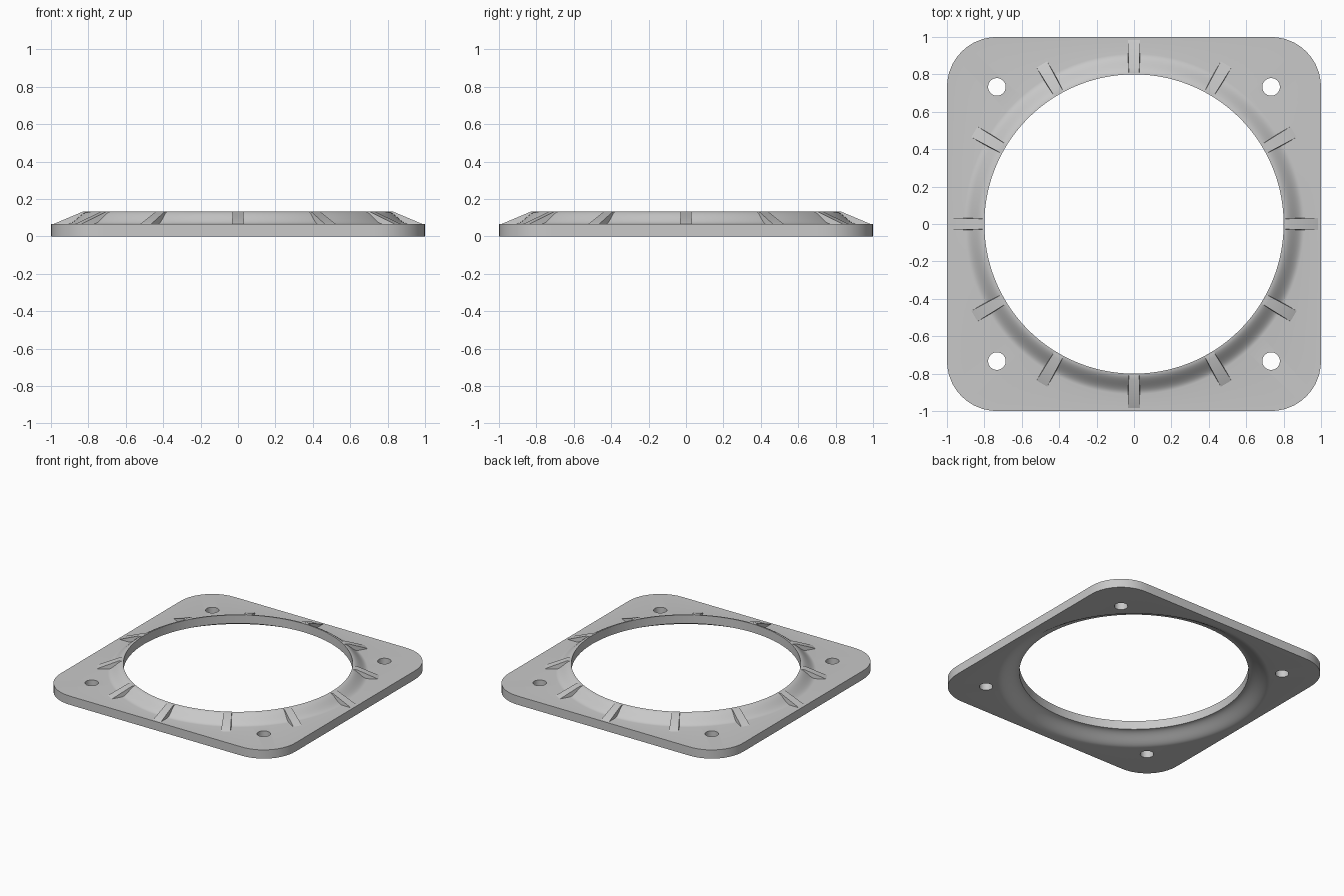
import bpy
import bmesh
from math import sin, cos, pi, hypot, radians

cube = bpy.data.objects.get("Cube")
if cube:
    bpy.data.objects.remove(cube, do_unlink=True)

SEGMENTS = 192
THICK = 0.067      # plate thickness
TOP = 0.133        # collar height
BORE = 0.8         # opening radius
CORNER = 0.267     # plate corner radius
HOLE_POS = 1 - CORNER

grey = bpy.data.materials.new("light_grey")
grey.use_nodes = True
grey.diffuse_color = (0.58, 0.58, 0.58, 1)
grey.node_tree.nodes["Principled BSDF"].inputs["Base Color"].default_value = (0.58, 0.58, 0.58, 1)


def make_object(name, bm):
    bmesh.ops.recalc_face_normals(bm, faces=bm.faces)
    mesh = bpy.data.meshes.new(name)
    bm.to_mesh(mesh)
    bm.free()
    obj = bpy.data.objects.new(name, mesh)
    bpy.context.collection.objects.link(obj)
    mesh.materials.append(grey)
    return obj


def plate_radius(a):
    """Distance from the centre to the rounded square outline."""
    c, s = abs(cos(a)), abs(sin(a))
    r = 1 / max(c, s)
    if min(r * c, r * s) > HOLE_POS:
        along = HOLE_POS * (c + s)
        off = HOLE_POS * (c - s)
        r = along + (CORNER ** 2 - off ** 2) ** 0.5
    return r


def flare(inner_z, outer_z, outer_r, steps=12):
    """S-shaped section from the bore out to the flat plate."""
    points = []
    for i in range(steps + 1):
        t = i / steps
        ease = t * t * (3 - 2 * t)
        points.append((BORE + (outer_r - BORE) * t, inner_z + (outer_z - inner_z) * ease))
    return points


# Flanged plate: one closed section swept round the opening
bm = bmesh.new()
section = [(None, 0), (None, THICK)]
section += reversed(flare(TOP, THICK, 0.91))
section += flare(THICK, 0, 0.95)
angles = [2 * pi * i / SEGMENTS for i in range(SEGMENTS)]
rings = []
for r, z in section:
    radii = [plate_radius(a) if r is None else r for a in angles]
    rings.append([bm.verts.new((d * cos(a), d * sin(a), z)) for d, a in zip(radii, angles)])
for k, ring in enumerate(rings):
    after = rings[(k + 1) % len(rings)]
    for i in range(SEGMENTS):
        j = (i + 1) % SEGMENTS
        bm.faces.new((ring[i], ring[j], after[j], after[i]))
plate = make_object("flanged_plate", bm)

# Four bolt holes
bm = bmesh.new()
for x in (-HOLE_POS, HOLE_POS):
    for y in (-HOLE_POS, HOLE_POS):
        made = bmesh.ops.create_cone(bm, cap_ends=True, segments=48, radius1=0.047,
                                     radius2=0.047, depth=0.4)
        bmesh.ops.translate(bm, verts=made["verts"], vec=(x, y, 0))
cutter = make_object("bolt_hole_cutter", bm)
cutter.hide_render = True
cutter.hide_viewport = True
cut = plate.modifiers.new("bolt_holes", "BOOLEAN")
cut.operation = "DIFFERENCE"
cut.solver = "EXACT"
cut.object = cutter

# Bake the cut so that edges can be shaded by angle
cutter.hide_viewport = False
depsgraph = bpy.context.evaluated_depsgraph_get()
cut_mesh = bpy.data.meshes.new_from_object(plate.evaluated_get(depsgraph))
plate.modifiers.clear()
plate.data = cut_mesh
bpy.data.objects.remove(cutter, do_unlink=True)

# Twelve sloping ribs, drafted so that they widen towards the plate
rib_section = [(0.806, 0.1, 0.034), (0.806, 0.1325, 0.028), (0.83, 0.1325, 0.028),
               (0.985, THICK, 0.033), (0.985, 0.05, 0.034), (0.88, 0.05, 0.034)]
bm = bmesh.new()
for n in range(12):
    c, s = cos(n * pi / 6), sin(n * pi / 6)
    sides = []
    for side in (-1, 1):
        sides.append([bm.verts.new((r * c - side * w * s, r * s + side * w * c, z))
                      for r, z, w in rib_section])
    left, right = sides
    bm.faces.new(left)
    bm.faces.new(right)
    for i in range(len(left)):
        j = (i + 1) % len(left)
        bm.faces.new((left[i], left[j], right[j], right[i]))
ribs = make_object("collar_ribs", bm)

# Smooth curved walls, crisp edges
bpy.ops.object.select_all(action="DESELECT")
for obj in (plate, ribs):
    obj.select_set(True)
bpy.context.view_layer.objects.active = plate
bpy.ops.object.shade_smooth_by_angle(angle=radians(25))
